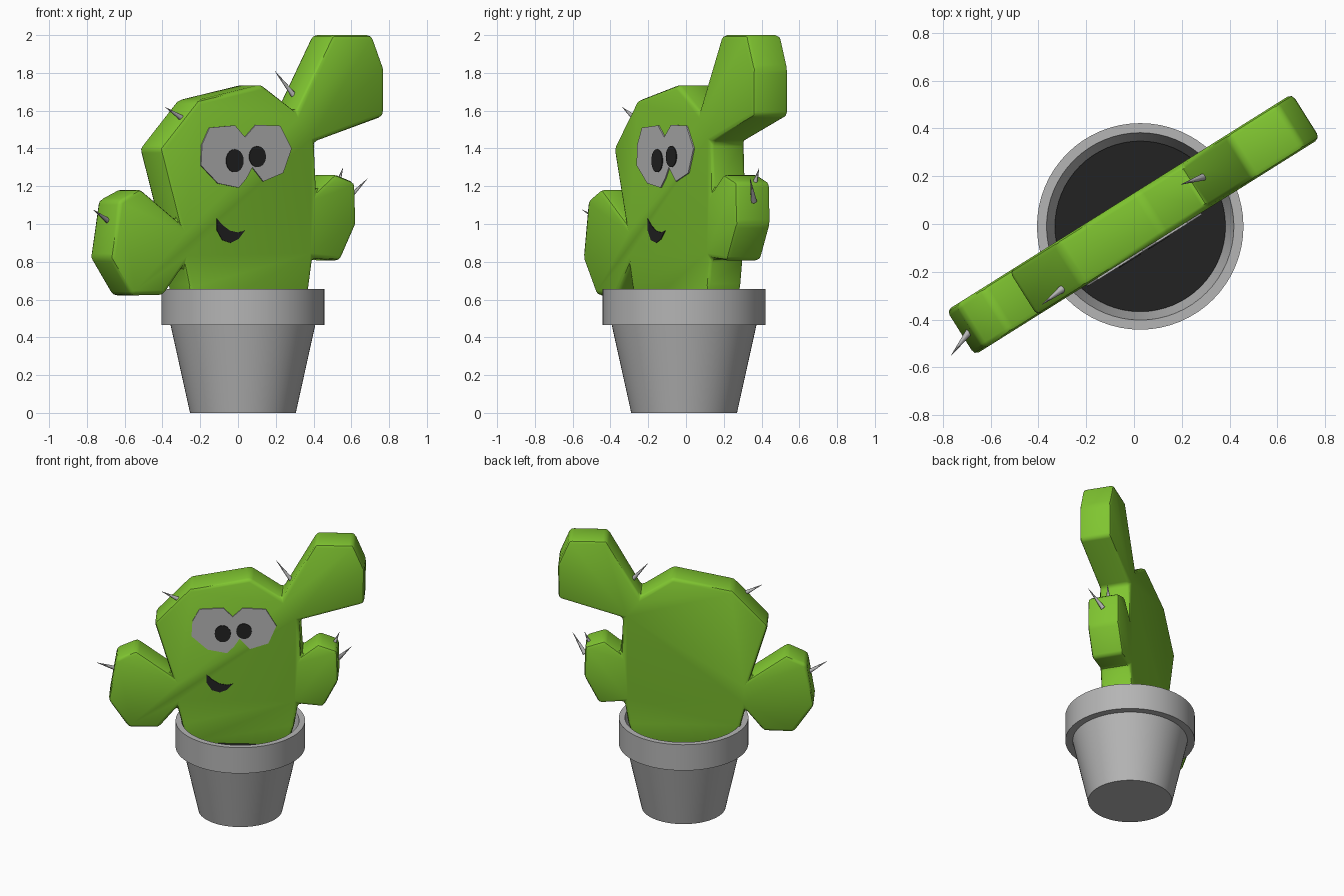
import bpy, bmesh, math
from mathutils import Vector, Matrix

if "Cube" in bpy.data.objects:
    bpy.data.objects.remove(bpy.data.objects["Cube"])

TURN = Matrix.Rotation(math.radians(32.1), 4, 'Z')   # the flat cactus is turned on the pot
HALF = 0.11                                          # half its thickness


def material(name, rgb):
    m = bpy.data.materials.new(name)
    m.diffuse_color = (*rgb, 1)
    m.use_nodes = True
    m.node_tree.nodes["Principled BSDF"].inputs["Base Color"].default_value = m.diffuse_color
    return m


GREEN = material("cactus_green", (0.215, 0.56, 0.03))
GREY = material("stone_grey", (0.46, 0.46, 0.46))
BLACK = material("soft_black", (0.016, 0.016, 0.016))


def finish(bm, name, mat, matrix=None, smooth=None):
    bmesh.ops.recalc_face_normals(bm, faces=bm.faces)
    me = bpy.data.meshes.new(name)
    bm.to_mesh(me)
    bm.free()
    me.materials.append(mat)
    ob = bpy.data.objects.new(name, me)
    bpy.context.collection.objects.link(ob)
    if matrix is not None:
        ob.matrix_world = matrix
    if smooth:
        bpy.context.view_layer.objects.active = ob
        ob.select_set(True)
        bpy.ops.object.shade_smooth_by_angle(angle=math.radians(smooth))
        ob.select_set(False)
    return ob


def slab(name, pts, front, back, mat, bevel=0, smooth=None):
    """Extrude an outline (u, z) from local y=front to y=back."""
    bm = bmesh.new()
    face = bm.faces.new([bm.verts.new((u, front, z)) for u, z in pts])
    new = bmesh.ops.extrude_face_region(bm, geom=[face])["geom"]
    bmesh.ops.translate(bm, vec=(0, back - front, 0),
                        verts=[v for v in new if isinstance(v, bmesh.types.BMVert)])
    bmesh.ops.recalc_face_normals(bm, faces=bm.faces)
    if bevel:
        bmesh.ops.bevel(bm, geom=bm.edges[:], offset=bevel, segments=2,
                        profile=0.5, affect='EDGES', clamp_overlap=True)
    return finish(bm, name, mat, TURN, smooth)


def lathe(name, prof, mat, segs=64):
    bm = bmesh.new()
    rings = [[bm.verts.new((r * math.cos(2 * math.pi * i / segs),
                            r * math.sin(2 * math.pi * i / segs), z))
              for i in range(segs)] for r, z in prof]
    for a, b in zip(rings, rings[1:]):
        for i in range(segs):
            j = (i + 1) % segs
            bm.faces.new((a[i], a[j], b[j], b[i]))
    bm.faces.new(rings[0])
    bm.faces.new(rings[-1])
    return finish(bm, name, mat, Matrix.Translation((0.026, -0.01, 0)), 30)


# Pot with thick rim, and soil inside
lathe("pot", [(0.28, 0), (0.383, 0.465), (0.432, 0.465), (0.432, 0.655),
              (0.392, 0.655), (0.357, 0.515)], GREY)
lathe("soil", [(0.35, 0.50), (0.357, 0.525)], BLACK)

# Cactus body with three arms as one thick outline
outline = [(0.33, 0.50), (0.38, 0.66), (0.405, 0.82),                 # right of body
           (0.575, 0.805), (0.675, 1.0), (0.668, 1.22), (0.54, 1.265),  # small arm
           (0.428, 1.175), (0.415, 1.435),
           (0.847, 1.57), (0.85, 1.82), (0.775, 2.0), (0.525, 2.0),   # tall arm
           (0.30, 1.595), (0.085, 1.738), (-0.317, 1.655), (-0.553, 1.40),  # head
           (-0.437, 1.015),
           (-0.675, 1.187), (-0.81, 1.125), (-0.86, 0.82), (-0.725, 0.622),
           (-0.525, 0.625), (-0.40, 0.78),                            # left arm
           (-0.37, 0.66), (-0.33, 0.50)]
slab("cactus_body", outline, -HALF, HALF, GREEN, 0.024, 40)


# Face plates: outlines given as seen from the front, mapped onto the turned face
def on_face(pts):
    return [((x - 0.058) / 0.847, z) for x, z in pts]


def oval(cx, cz, rx, rz, n=20):
    return [(cx + rx * math.cos(2 * math.pi * i / n), cz + rz * math.sin(2 * math.pi * i / n))
            for i in range(n)]


left_eye = [(-0.155, 1.51), (-0.02, 1.522), (0.033, 1.46), (0.072, 1.30), (0.04, 1.24),
            (0.0, 1.192), (-0.11, 1.215), (-0.20, 1.31), (-0.195, 1.42)]
right_eye = [(0.033, 1.46), (0.09, 1.525), (0.22, 1.52), (0.28, 1.40), (0.235, 1.27),
             (0.13, 1.225), (0.072, 1.30)]
mouth = [(-0.115, 1.03), (-0.115, 0.97), (-0.085, 0.915), (-0.04, 0.90), (0.0, 0.92),
         (0.034, 0.965), (0.0, 0.955), (-0.045, 0.965), (-0.085, 0.995)]
slab("left_eye", on_face(left_eye), -HALF - 0.008, -HALF + 0.001, GREY)
slab("right_eye", on_face(right_eye), -HALF - 0.008, -HALF + 0.001, GREY)
slab("left_pupil", on_face(oval(-0.023, 1.335, 0.046, 0.061)), -HALF - 0.013, -HALF - 0.007, BLACK)
slab("right_pupil", on_face(oval(0.097, 1.357, 0.044, 0.056)), -HALF - 0.013, -HALF - 0.007, BLACK)
slab("mouth", on_face(mouth), -HALF - 0.004, -HALF + 0.001, BLACK)

# Spines: thin cones from base to tip
spines = [((0.30, 0.20, 1.675), (0.195, 0.165, 1.81)),
          ((-0.30, -0.272, 1.562), (-0.385, -0.337, 1.618)),
          ((-0.685, -0.445, 1.015), (-0.765, -0.55, 1.075)),
          ((0.525, 0.36, 1.20), (0.555, 0.387, 1.295)),
          ((0.57, 0.36, 1.12), (0.685, 0.34, 1.24))]
for k, (a, b) in enumerate(spines):
    a, b = Vector(a), Vector(b)
    d = b - a
    bm = bmesh.new()
    bmesh.ops.create_cone(bm, cap_ends=True, segments=8, radius1=0.016, radius2=0.0008,
                          depth=d.length)
    mat = Matrix.Translation((a + b) / 2) @ d.to_track_quat('Z', 'Y').to_matrix().to_4x4()
    finish(bm, f"spine_{k + 1}", GREY, mat, 50)
